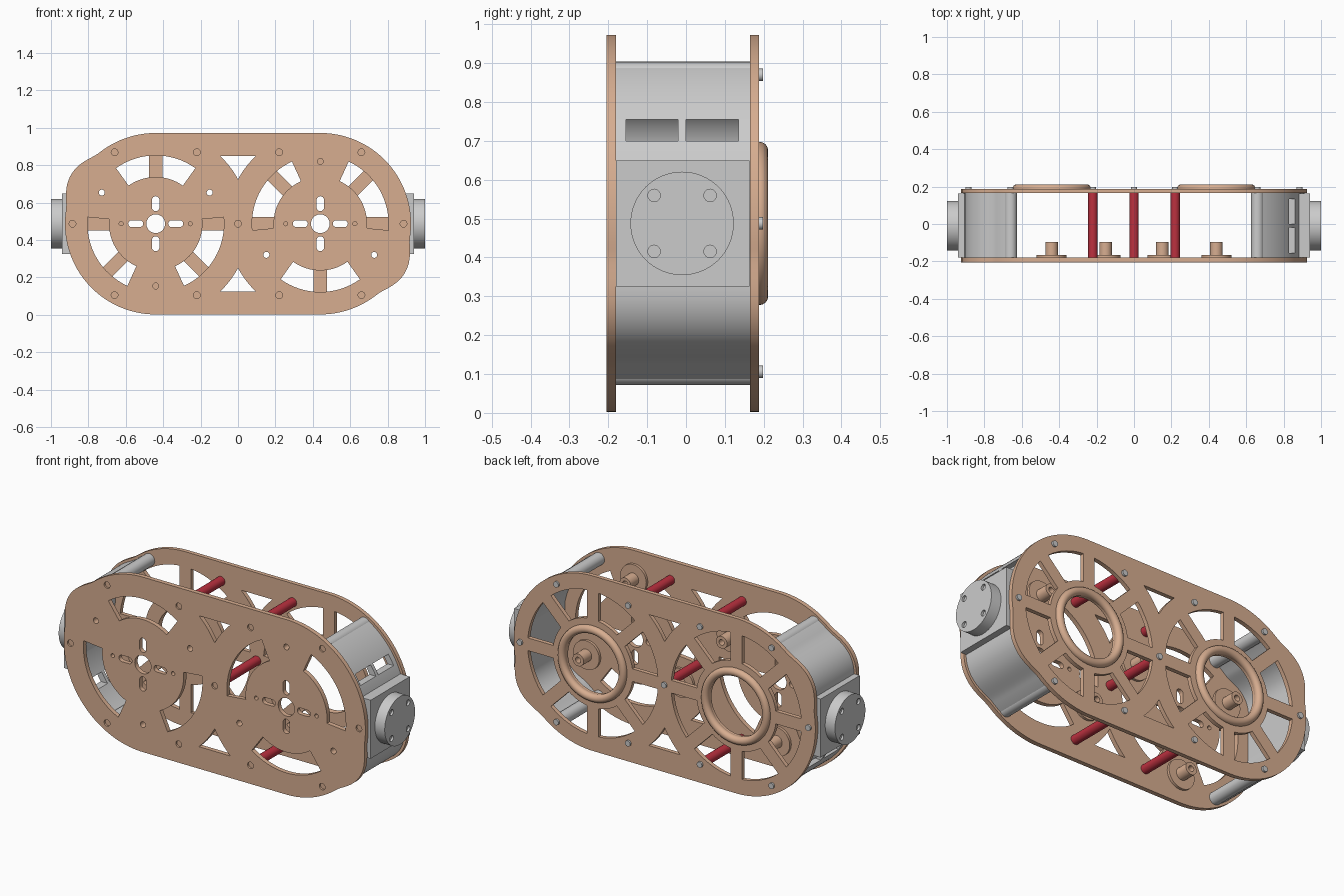
import bpy, bmesh
from math import sin, cos, pi, radians, sqrt, asin, degrees

if "Cube" in bpy.data.objects:
    bpy.data.objects.remove(bpy.data.objects["Cube"])

ZC, CX = 0.4875, 0.44          # mid height, centre distance of the two round units


def material(name, rgb):
    m = bpy.data.materials.new(name)
    m.diffuse_color = (*rgb, 1)
    m.use_nodes = True
    m.node_tree.nodes["Principled BSDF"].inputs["Base Color"].default_value = m.diffuse_color
    return m


TAN = material("tan", (0.68, 0.42, 0.28))
RED = material("red", (0.50, 0.03, 0.05))


def smooth(mesh):
    mesh.shade_smooth()
    mesh.set_sharp_from_angle(angle=radians(32))


def extrude(name, loops, h0, h1, mat=None, axis="y"):
    """Fill nested 2D loops (outline + holes) and extrude them along y or x."""
    cu = bpy.data.curves.new(name, "CURVE")
    cu.dimensions, cu.fill_mode, cu.extrude = "2D", "BOTH", abs(h1 - h0) / 2
    for pts in loops:
        sp = cu.splines.new("POLY")
        sp.points.add(len(pts) - 1)
        for p, (u, v) in zip(sp.points, pts):
            p.co = (u, v, 0, 1)
        sp.use_cyclic_u = True
    tmp = bpy.data.objects.new(name, cu)
    bpy.context.collection.objects.link(tmp)
    bpy.context.view_layer.update()
    mesh = bpy.data.meshes.new_from_object(tmp.evaluated_get(bpy.context.evaluated_depsgraph_get()))
    bpy.data.objects.remove(tmp)
    bm = bmesh.new()
    bm.from_mesh(mesh)
    mid = (h0 + h1) / 2
    for v in bm.verts:
        u, w, h = v.co
        v.co = (u, h + mid, w) if axis == "y" else (h + mid, u, w)
    bmesh.ops.remove_doubles(bm, verts=bm.verts, dist=1e-5)
    bmesh.ops.recalc_face_normals(bm, faces=bm.faces)
    bm.to_mesh(mesh)
    bm.free()
    smooth(mesh)
    mesh.materials.clear()
    if mat:
        mesh.materials.append(mat)
    ob = bpy.data.objects.new(name, mesh)
    bpy.context.collection.objects.link(ob)
    return ob


def circle(u, v, r, n=24):
    return [(u + r * cos(2 * pi * i / n), v + r * sin(2 * pi * i / n)) for i in range(n)]


def rect(u0, u1, v0, v1):
    return [(u0, v0), (u1, v0), (u1, v1), (u0, v1)]


def turn(pts):
    """Half turn about the model centre."""
    return [(-x, 2 * ZC - z) for x, z in pts]


def slot(u, v, length, width, vertical):
    r, half = width / 2, (length - width) / 2
    pts = [(half * (1 if i <= 8 else -1) + r * cos(-pi / 2 + pi * (i if i <= 8 else i - 1) / 8),
            r * sin(-pi / 2 + pi * (i if i <= 8 else i - 1) / 8)) for i in range(18)]
    return [(u - b, v + a) if vertical else (u + a, v + b) for a, b in pts]


def window(cx, r0, r1, a0, a1, inset=0.0):
    """Ring-sector opening; inset keeps parallel-sided spokes."""
    pts = []
    for r, flip in ((r0, False), (r1, True)):
        d = degrees(asin(inset / r))
        ang = [a0 + d + (a1 - a0 - 2 * d) * i / 16 for i in range(17)]
        for a in (reversed(ang) if flip else ang):
            pts.append((cx + r * cos(radians(a)), ZC + r * sin(radians(a))))
    return pts


def end_arc(offset, a0, a1, n=90):
    """Right end contour: big circle blended with the lower bulge."""
    pts, d, k = [], 0.333, 0.03
    big, small = 0.485 - offset, 0.19 - offset
    for i in range(n + 1):
        a = radians(a0 + (a1 - a0) * i / n)
        phi = a + pi / 6
        q = small ** 2 - (d * sin(phi)) ** 2
        b = d * cos(phi) + sqrt(q) if q > 0 else 0
        h = max(k - abs(big - b), 0) / k
        r = max(big, b) + h * h * k / 4
        pts.append((CX + r * cos(a), ZC + r * sin(a)))
    return pts


def concave_triangle():
    """Upper opening between the two round units."""
    side = []
    for i in range(11):
        dz = 0.363 + (0.24 - 0.363) * i / 10
        side.append((-CX + sqrt(0.25 - dz * dz), ZC + dz))
    return side + [(-x, z) for x, z in reversed(side) if x < -1e-3]


half = end_arc(0, -90, 90)
outline = half + turn(half)
triangles = [concave_triangle(), turn(concave_triangle())]
red_spots = [(x, ZC + s * 0.382) for x in (-0.22, 0.22) for s in (-1, 1)] + [(0, ZC)]
end_spots = [(s * x, ZC + dz) for s in (-1, 1) for x, dz in ((0.66, 0.382), (0.66, -0.382), (0.885, 0))]
pins = [(s * CX + 0.333 * cos(radians(a)), ZC + s * 0.333 * sin(radians(a)))
        for s in (-1, 1) for a in (90, 210, 330)]

# front plate: three windows per unit, hub slots, pin and screw holes
loops = [outline] + triangles + [circle(x, z, 0.016) for x, z in pins]
loops += [circle(x, z, 0.018) for x, z in red_spots + end_spots]
for s in (-1, 1):
    cx = s * CX
    first = 30 if s > 0 else 90
    loops += [window(cx, 0.25, 0.365, a - 35.5, a + 35.5) for a in (first, first + 120, first + 240)]
    loops.append(circle(cx, ZC, 0.05, 40))
    for t in (-1, 1):
        loops.append(slot(cx + t * 0.107, ZC, 0.08, 0.036, False))
        loops.append(slot(cx, ZC + t * 0.107, 0.08, 0.04, True))
        loops.append(circle(cx + t * 0.185, ZC, 0.011, 16))
extrude("front_plate", loops, -0.205, -0.18, TAN)

# back plate: eight spokes around an open hub
loops = [outline] + triangles
for s in (-1, 1):
    loops.append(circle(s * CX, ZC, 0.168, 64))
    loops += [window(s * CX, 0.245, 0.40, a, a + 45, 0.035) for a in range(0, 360, 45)]
extrude("back_plate", loops, 0.165, 0.188, TAN)

# rounded hub rings on the back
for s in (-1, 1):
    bpy.ops.mesh.primitive_torus_add(major_radius=0.1875, minor_radius=0.0225, major_segments=64,
                                     minor_segments=16, location=(s * CX, 0.189, ZC), rotation=(pi / 2, 0, 0))
    ring = bpy.context.object
    ring.name = "hub_ring"
    ring.data.materials.append(TAN)
    smooth(ring.data)

# hollow pins with round flanges behind the front plate
for x, z in pins:
    extrude("pin_flange", [circle(x, z, 0.08, 40), circle(x, z, 0.016)], -0.18, -0.166, TAN)
    extrude("pin", [circle(x, z, 0.034), circle(x, z, 0.016)], -0.166, -0.095, TAN)

# spacer rods, screw plugs and back screws
for x, z in red_spots:
    extrude("spacer_rod", [circle(x, z, 0.025)], -0.18, 0.165, RED)
for x, z in red_spots + end_spots:
    extrude("front_plug", [circle(x, z, 0.018)], -0.195, -0.18, TAN)
    extrude("back_screw", [circle(x, z, 0.016)], 0.16, 0.198)

# curved end housings with end bosses, vent slots, mounting pad and round flange
for s in (-1, 1):
    place = (lambda p: p) if s > 0 else turn
    wall = end_arc(0.014, -60, 60) + end_arc(0.048, 60, -60)
    shell = extrude("end_housing", [place(wall)], -0.18, 0.165)
    for k, (y0, y1) in enumerate(((-0.155, -0.02), (0.0, 0.135))):
        cutter = extrude("vent_cutter", [place(rect(0.75, 0.97, ZC + 0.2125, ZC + 0.2675))], y0, y1)
        cutter.hide_render = True
        cutter.hide_set(True)
        mod = shell.modifiers.new("vent", "BOOLEAN")
        mod.object, mod.operation, mod.solver = cutter, "DIFFERENCE", "EXACT"
    bpy.context.view_layer.update()
    cut = bpy.data.meshes.new_from_object(shell.evaluated_get(bpy.context.evaluated_depsgraph_get()))
    shell.modifiers.clear()
    shell.data = cut
    smooth(cut)
    for ob in [o for o in bpy.data.objects if o.name.startswith("vent_cutter")]:
        bpy.data.objects.remove(ob)
    for t in (-1, 1):
        extrude("housing_boss", [circle(s * 0.66, ZC + t * 0.382, 0.034, 32)], -0.18, 0.165)
    extrude("mounting_pad", [rect(-0.18, 0.163, ZC - 0.162, ZC + 0.162)], s * 0.868, s * 0.94, axis="x")
    disc = circle(-0.01, ZC, 0.133, 64)
    holes = [circle(-0.01 + a * 0.072, ZC + b * 0.072, 0.016) for a in (-1, 1) for b in (-1, 1)]
    extrude("flange_base", [disc], s * 0.94, s * 0.988, axis="x")
    extrude("flange_face", [disc] + holes, s * 0.988, s * 1.0, axis="x")
